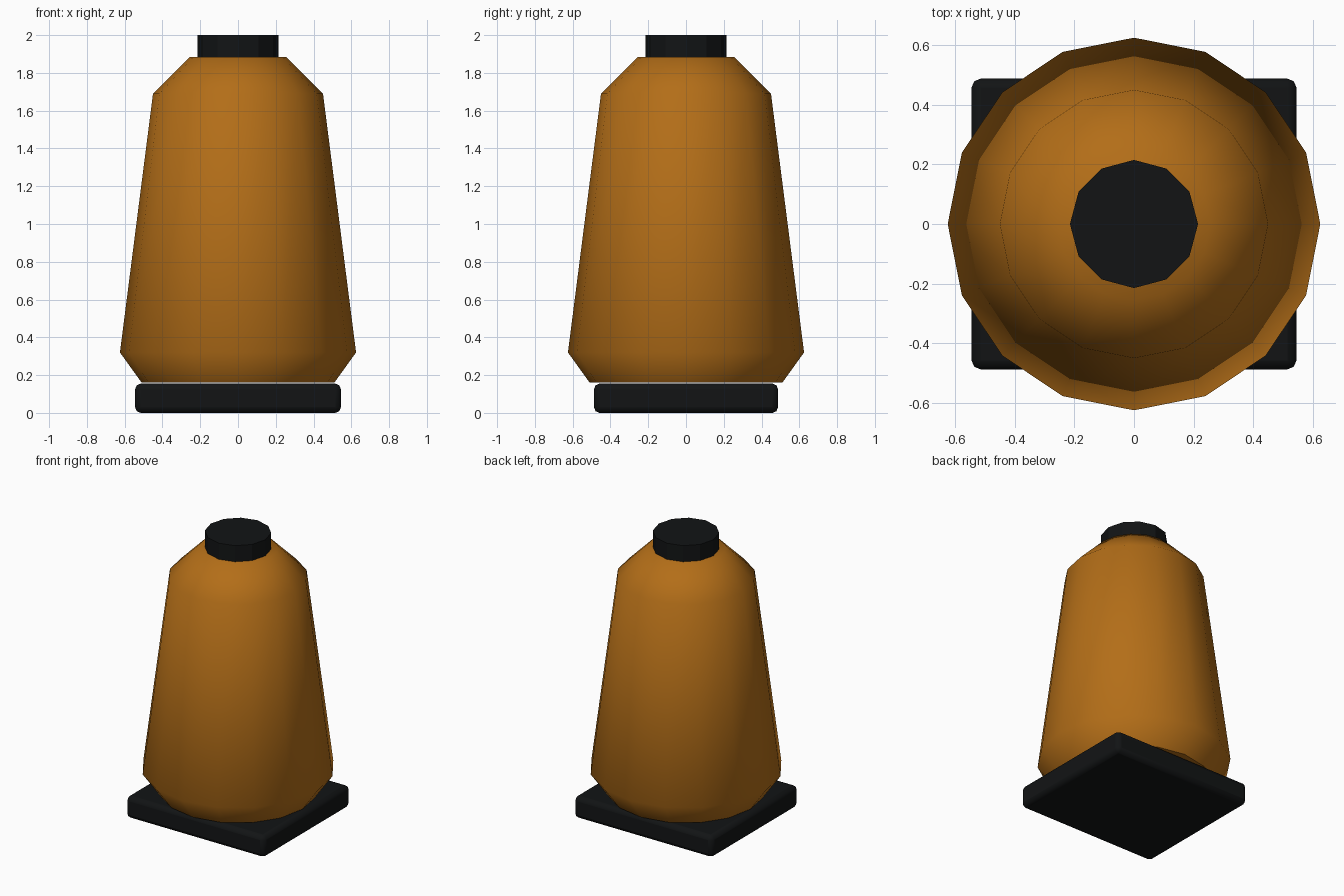
import bpy, bmesh, math

if "Cube" in bpy.data.objects:
    bpy.data.objects.remove(bpy.data.objects["Cube"])


def material(name, rgb):
    m = bpy.data.materials.new(name)
    m.diffuse_color = (*rgb, 1)
    m.use_nodes = True
    m.node_tree.nodes["Principled BSDF"].inputs["Base Color"].default_value = m.diffuse_color
    return m


AMBER = material("amber", (0.45, 0.155, 0.009))
BLACK = material("black", (0.006, 0.007, 0.0075))


def add_object(name, bm, mat):
    bmesh.ops.recalc_face_normals(bm, faces=bm.faces)
    mesh = bpy.data.meshes.new(name)
    bm.to_mesh(mesh)
    bm.free()
    mesh.materials.append(mat)
    obj = bpy.data.objects.new(name, mesh)
    bpy.context.collection.objects.link(obj)
    return obj


def lathe(name, profile, sides, mat):
    """Closed solid of revolution from (radius, z) points."""
    bm = bmesh.new()
    rings = [[bm.verts.new((r * math.cos(2 * math.pi * i / sides),
                            r * math.sin(2 * math.pi * i / sides), z))
              for i in range(sides)] for r, z in profile]
    for low, high in zip(rings, rings[1:]):
        for i in range(sides):
            j = (i + 1) % sides
            bm.faces.new((low[i], low[j], high[j], high[i]))
    bm.faces.new(rings[0][::-1])
    bm.faces.new(rings[-1])
    return add_object(name, bm, mat)


def smooth(obj, angle):
    bpy.ops.object.select_all(action='DESELECT')
    obj.select_set(True)
    bpy.context.view_layer.objects.active = obj
    bpy.ops.object.shade_smooth_by_angle(angle=math.radians(angle))


# Tapered body with chamfered foot and shoulder
body = lathe("body", [(0.51, 0.16), (0.625, 0.32), (0.45, 1.69), (0.255, 1.885)], 16, AMBER)
smooth(body, 50)

# Top cap
cap = lathe("top_cap", [(0.215, 1.88), (0.215, 2.0)], 12, BLACK)
smooth(cap, 25)

# Rectangular base plate with rounded edges
bm = bmesh.new()
bmesh.ops.create_cube(bm, size=1)
for v in bm.verts:
    v.co.x *= 1.09
    v.co.y *= 0.975
    v.co.z = v.co.z * 0.155 + 0.0775
base = add_object("base_plate", bm, BLACK)
bevel = base.modifiers.new("rounded_edges", 'BEVEL')
bevel.width = 0.03
bevel.segments = 2
smooth(base, 30)
